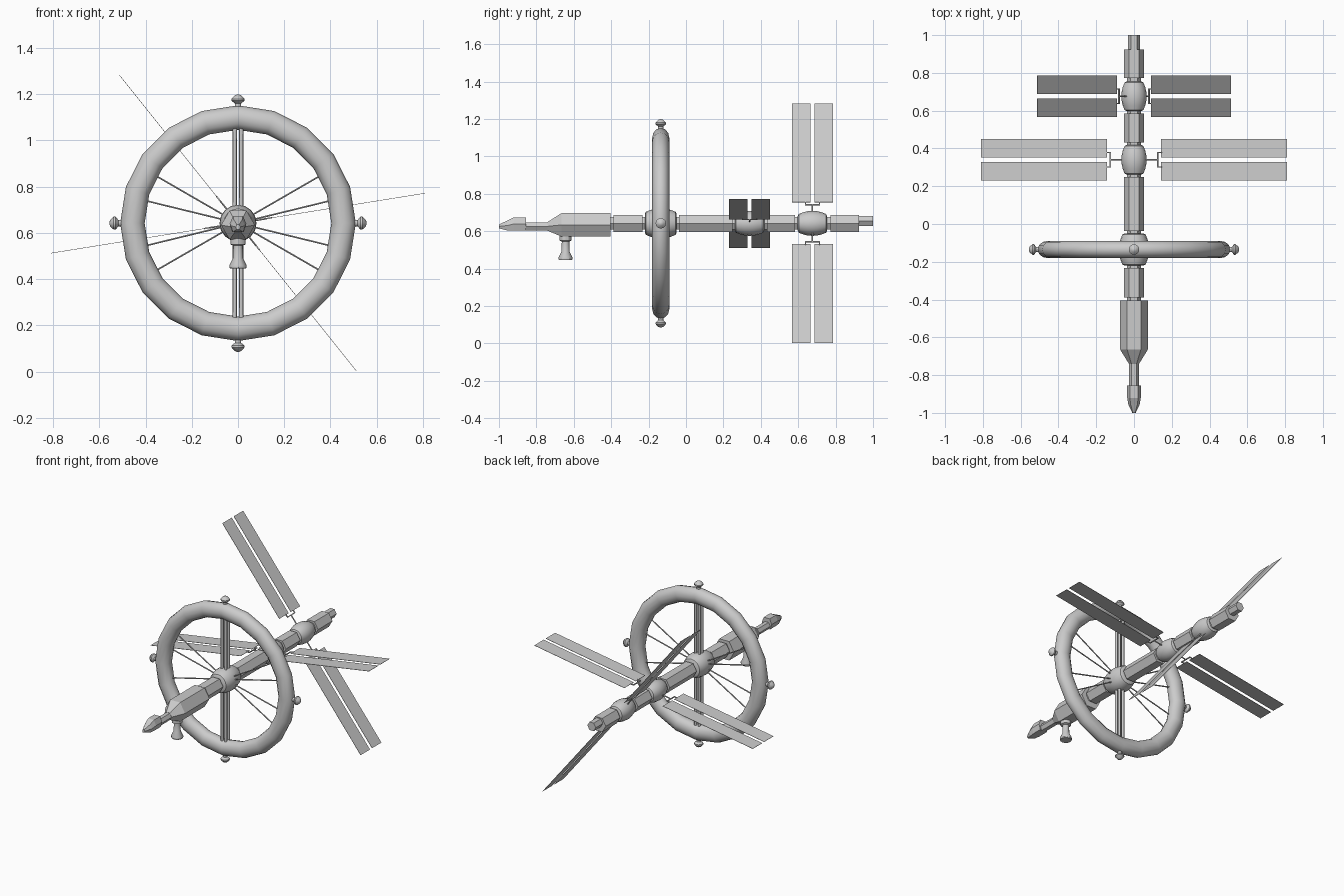
import bpy, bmesh
from math import sin, cos, pi, radians
from mathutils import Vector

if "Cube" in bpy.data.objects:
    bpy.data.objects.remove(bpy.data.objects["Cube"])

ZC = 0.642           # height of the station axis
HUB_Y = -0.135       # ring plane
X, Y, Z = Vector((1, 0, 0)), Vector((0, 1, 0)), Vector((0, 0, 1))


def finish(name, bm, smooth=None):
    bmesh.ops.recalc_face_normals(bm, faces=bm.faces[:])
    me = bpy.data.meshes.new(name)
    bm.to_mesh(me)
    bm.free()
    if smooth:
        for p in me.polygons:
            p.use_smooth = True
        me.set_sharp_from_angle(angle=radians(smooth))
    ob = bpy.data.objects.new(name, me)
    bpy.context.collection.objects.link(ob)
    return ob


def loft(bm, rings, closed=False):
    """Skin a list of point rings; cap the ends unless closed."""
    vs = [[bm.verts.new(p) for p in r] for r in rings]
    n = len(vs[0])
    pairs = list(zip(vs, vs[1:])) + ([(vs[-1], vs[0])] if closed else [])
    for a, b in pairs:
        for i in range(n):
            j = (i + 1) % n
            bm.faces.new((a[i], a[j], b[j], b[i]))
    if not closed:
        bm.faces.new(vs[0])
        bm.faces.new(vs[-1])


def lathe(bm, prof, sides, origin, axis, u):
    """Revolve (radius, height[, shift in z]) about an axis."""
    axis, u = axis.normalized(), u.normalized()
    v = axis.cross(u)
    rings = []
    for r, h, *dz in prof:
        c = origin + axis * h + Z * (dz[0] if dz else 0)
        rings.append([c + u * r * cos(2 * pi * i / sides) + v * r * sin(2 * pi * i / sides)
                      for i in range(sides)])
    loft(bm, rings)


def box(bm, c, ax, half):
    a, b, d = (x * h for x, h in zip(ax, half))
    loft(bm, [[c + k * d + i * a + j * b for i, j in ((-1, -1), (1, -1), (1, 1), (-1, 1))]
              for k in (-1, 1)])


AXIS = Vector((0, 0, ZC))


def hull(name, prof, sides=6, smooth=None):
    bm = bmesh.new()
    lathe(bm, prof, sides, AXIS, Y, X)
    return finish(name, bm, smooth)


# Hexagonal corridor modules with narrow end collars
for name, a, b in (("rear_module", 0.75, 0.925), ("middle_module", 0.41, 0.606),
                   ("long_module", -0.06, 0.27), ("front_module", -0.41, -0.21)):
    c = 0.022
    hull(name, [(0.038, a), (0.038, a + c), (0.053, a + c), (0.053, b - c * (name != "rear_module")),
                (0.038, b - c * (name != "rear_module")), (0.038, b)])

# Rear docking port, forward module and neck
hull("docking_port", [(0.031, 0.915, 0.013), (0.031, 1.0, 0.013)])
hull("command_module", [(0.073, -0.405, -0.008), (0.073, -0.665, -0.008), (0.027, -0.74, -0.016)])
hull("command_neck", [(0.026, -0.73, -0.017), (0.026, -0.865, -0.017)])


# Barrel shaped nodes and the ring hub
def barrel(name, y, r_mid, r_end, half):
    prof = [(r_end - 0.012, y - half - 0.006)]
    for i in range(7):
        t = i / 3 - 1
        prof.append((r_end + (r_mid - r_end) * (1 - t * t), y + half * t))
    prof.append((r_end - 0.012, y + half + 0.006))
    hull(name, prof, 16, 35)


barrel("rear_node", 0.676, 0.067, 0.050, 0.073)
barrel("middle_node", 0.34, 0.067, 0.050, 0.073)
barrel("ring_hub", HUB_Y, 0.080, 0.062, 0.079)

# Nose cabin: flat bottom, sloped roof
bm = bmesh.new()
rings = []
for y, w, zb, zt in ((-0.855, 0.036, 0.604, 0.674), (-0.92, 0.036, 0.604, 0.674),
                     (-0.955, 0.030, 0.604, 0.657), (-1.0, 0.009, 0.615, 0.636)):
    zm = (zb + zt) / 2
    rings.append([Vector((x, y, z)) for x, z in ((-w * .7, zb), (w * .7, zb), (w, zm),
                                                 (w * .6, zt), (-w * .6, zt), (-w, zm))])
loft(bm, rings)
finish("nose_cabin", bm)

# Hanging sensor pod under the command module
bm = bmesh.new()
lathe(bm, [(0.034, 0.445), (0.037, 0.450), (0.037, 0.460), (0.022, 0.490), (0.020, 0.545),
           (0.033, 0.550), (0.033, 0.585)], 12, Vector((0, -0.644, 0)), Z, X)
finish("sensor_pod", bm, 30)

# Habitat ring
C = Vector((0, HUB_Y, ZC))
bm = bmesh.new()
rings = []
for i in range(20):
    d = X * cos(2 * pi * i / 20) + Z * sin(2 * pi * i / 20)
    rings.append([C + d * (0.457 + 0.053 * cos(2 * pi * k / 12)) + Y * 0.046 * sin(2 * pi * k / 12)
                  for k in range(12)])
loft(bm, rings, closed=True)
finish("habitat_ring", bm, 40)

# Mushroom beacons on the ring rim
for name, d in (("top", Z), ("bottom", -Z), ("right", X), ("left", -X)):
    bm = bmesh.new()
    lathe(bm, [(0.014, 0.495), (0.014, 0.518), (0.028, 0.530), (0.028, 0.538),
               (0.014, 0.553), (0.004, 0.557)], 12, C, d, Y)
    finish("beacon_" + name, bm, 35)

# Lift shafts: four tubes above and four below the hub
bm = bmesh.new()
for s in (1, -1):
    for x in (-0.014, 0.014):
        for y in (-0.014, 0.014):
            lathe(bm, [(0.009, 0.05), (0.009, 0.425)], 8, C + Vector((x, y, 0)), Z * s, X)
finish("lift_shafts", bm, 50)

# Thin bracing spokes
bm = bmesh.new()
for s in (1, -1):
    for a in (-30, -13.7, 13.7, 30):
        d = X * s * cos(radians(a)) + Z * sin(radians(a))
        lathe(bm, [(0.004, 0.06), (0.004, 0.425)], 6, C, d, Y)
finish("bracing_spokes", bm)


# Solar wings: two strips on a forked bracket, one wing each side of a node
def solar_wing(name, y, angle):
    d = X * cos(radians(angle)) + Z * sin(radians(angle))
    ax = (d, Y, d.cross(Y))
    o = Vector((0, y, ZC))
    bm = bmesh.new()
    for s in (1, -1):
        box(bm, o + d * 0.482 + Y * s * 0.0605, ax, (0.338, 0.0495, 0.001))
    finish(name + "_panels", bm)
    bm = bmesh.new()
    lathe(bm, [(0.004, 0.04), (0.004, 0.126)], 6, o, d, Y)
    box(bm, o + d * 0.127, ax, (0.003, 0.041, 0.003))
    for s in (1, -1):
        box(bm, o + d * 0.137 + Y * s * 0.038, ax, (0.012, 0.003, 0.003))
    finish(name + "_bracket", bm)


for name, y, a in (("rear_wing", 0.676, 128.7), ("middle_wing", 0.34, 9.1)):
    solar_wing(name + "_a", y, a)
    solar_wing(name + "_b", y, a + 180)
